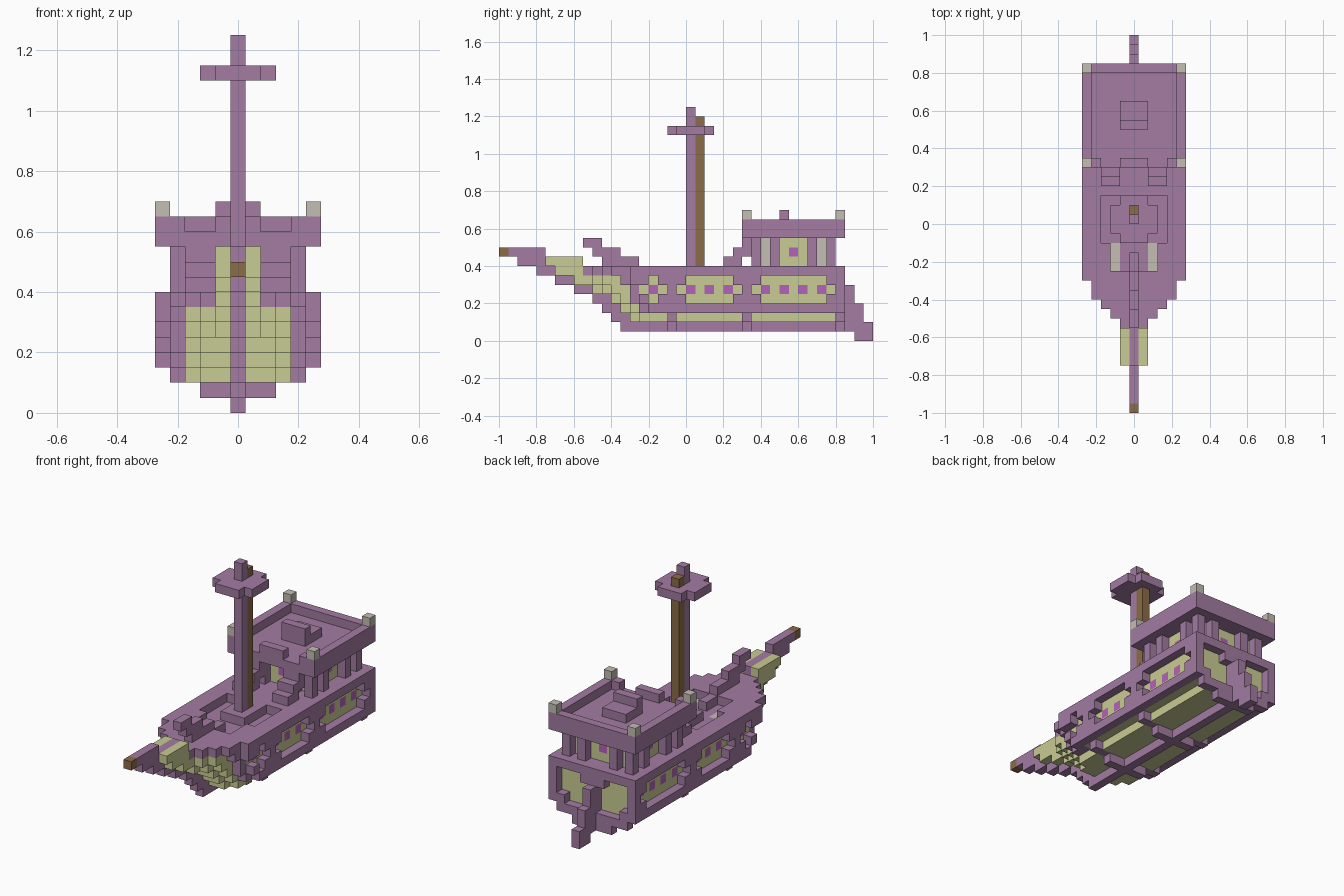
import bpy
import bmesh
from mathutils import Vector

if "Cube" in bpy.data.objects:
    bpy.data.objects.remove(bpy.data.objects["Cube"], do_unlink=True)

U = 0.05  # block size


def make_material(name, rgb):
    linear = [((c / 255 + 0.055) / 1.055) ** 2.4 for c in rgb] + [1.0]
    mat = bpy.data.materials.new(name)
    mat.use_nodes = True
    mat.diffuse_color = linear
    mat.node_tree.nodes["Principled BSDF"].inputs["Base Color"].default_value = linear
    return mat


MATS = {
    "purple": make_material("purple stone", (163, 123, 162)),
    "yellow": make_material("pale yellow stone", (201, 204, 147)),
    "pink": make_material("pink glass", (181, 98, 184)),
    "grey": make_material("pale grey", (196, 189, 180)),
    "brown": make_material("brown wood", (140, 108, 72)),
}

blocks = {}  # (x, y, z) -> (part, colour)


def cells(xs, ys, zs):
    """Mirrored block positions: xs inclusive distance from centre, ys and zs half open."""
    for x in range(xs[0], xs[1] + 1):
        for y in range(*ys):
            for z in range(*zs):
                yield (x, y, z)
                yield (-x, y, z)


def fill(part, colour, xs, ys, zs):
    for c in cells(xs, ys, zs):
        blocks[c] = (part, colour)


def carve(xs, ys, zs):
    for c in cells(xs, ys, zs):
        blocks.pop(c, None)


# Hull core and stepped bow
fill("hull", "yellow", (0, 4), (-5, 17), (3, 7))
fill("hull", "yellow", (0, 3), (-5, 17), (2, 3))
for x, fronts in ((1, (-6, -7, -8, -10, -12, -14, -15)),
                  (2, (-6, -7, -8, -9, -10)),
                  (3, (-5, -6, -7, -8, -9))):
    for step, front in enumerate(fronts):
        z = 2 + step
        fill("bow", "yellow", (x, x), (front, -11 if z == 8 else -5), (z, z + 1))

# Side frames, with recessed panels showing the core
for z, outer, inner in ((3, -4, -5), (4, -5, -6), (5, -5, -6), (6, -6, -7)):
    fill("side_frame", "purple", (5, 5), (outer, 17), (z, z + 1))
    fill("side_frame", "purple", (4, 4), (inner, outer + 1), (z, z + 1))
for start, end in ((-4, -3), (0, 5), (8, 15)):
    carve((5, 5), (start, end), (4, 7))
    carve((5, 5), (start - 1, end + 1), (5, 6))
    fill("hull", "yellow", (4, 4), (start - 1, end + 1), (5, 6))
    fill("hull", "yellow", (4, 4), (start, end), (4, 7))
for y in (-4, 0, 2, 4, 8, 10, 12, 14):
    fill("portholes", "pink", (4, 4), (y, y + 1), (5, 6))

# Stern frame with recessed panel
fill("stern_frame", "purple", (0, 5), (16, 17), (3, 8))
carve((0, 4), (16, 17), (4, 7))
carve((0, 3), (16, 17), (3, 4))

# Keel ribs, keel and stem
for y in (-2, 6, 16):
    fill("ribs", "purple", (0, 4), (y, y + 1), (2, 3))
    fill("ribs", "purple", (0, 2), (y, y + 1), (1, 2))
for z, front in enumerate((-7, -8, -9, -10, -12, -14, -16), start=1):
    fill("stem", "purple", (0, 0), (front, -5), (z, z + 1))
fill("keel", "purple", (0, 0), (-5, 17), (1, 2))

# Rudder
fill("rudder", "purple", (0, 0), (16, 17), (1, 8))
fill("rudder", "purple", (0, 1), (16, 17), (6, 7))
for y, low, high in ((17, 1, 6), (18, 0, 4), (19, 0, 2)):
    fill("rudder", "purple", (0, 0), (y, y + 1), (low, high))

# Deck with a sunken well
for x, front in ((5, -6), (4, -8), (3, -9), (2, -10), (1, -11)):
    fill("deck", "purple", (0, x), (front, 17), (7, 8))
carve((0, 3), (-2, 3), (7, 8))
carve((0, 2), (-5, -2), (7, 8))
fill("deck", "purple", (0, 3), (-5, 3), (6, 7))
fill("deck_lights", "grey", (2, 2), (-5, -2), (6, 7))

# Bowsprit
fill("bowsprit", "purple", (0, 0), (-18, -11), (8, 9))
fill("bowsprit", "purple", (0, 0), (-19, -15), (9, 10))
fill("bowsprit_tip", "brown", (0, 0), (-20, -19), (9, 10))

# Curled prow ornament rising from the deck
for y0, y1, z in ((-5, -3, 7), (-9, -5, 8), (-10, -7, 9), (-11, -9, 10)):
    fill("prow_curl", "purple", (0, 0), (y0, y1), (z, z + 1))

# Mast and lookout
fill("mast_base", "purple", (0, 1), (-1, 3), (7, 8))
fill("mast", "purple", (0, 0), (0, 1), (8, 25))
fill("mast_back", "brown", (0, 0), (1, 2), (8, 24))
for half, y0, y1 in ((2, -1, 2), (1, -2, 3)):
    for x in range(half + 1):
        for y in range(y0, y1):
            if (x, y) not in ((0, 0), (0, 1)):
                fill("lookout", "purple", (x, x), (y, y + 1), (22, 23))

# Cabin: recessed walls behind proud pillars on all four sides
MID = 11
fill("cabin_wall", "yellow", (0, 3), (MID - 3, MID + 4), (8, 11))
for offset in (2, 4):
    for y in (MID - offset, MID + offset):
        fill("cabin_pillars", "purple", (4, 4), (y, y + 1), (8, 11))
    for y in (MID - 4, MID + 4):
        fill("cabin_pillars", "purple", (offset, offset), (y, y + 1), (8, 11))
for y in (MID - 3, MID + 3):
    fill("cabin_windows", "grey", (3, 3), (y, y + 1), (8, 11))
    fill("cabin_portholes", "pink", (0, 0), (y, y + 1), (9, 10))
fill("cabin_portholes", "pink", (3, 3), (MID, MID + 1), (9, 10))

# Roof terrace with rim, corner posts and skylight
fill("roof", "purple", (0, 5), (6, 17), (11, 13))
carve((0, 4), (7, 16), (12, 13))
carve((2, 3), (6, 7), (12, 13))
for y in (6, 16):
    fill("corner_posts", "grey", (5, 5), (y, y + 1), (13, 14))
fill("skylight", "purple", (0, 1), (10, 13), (12, 13))
fill("skylight", "purple", (0, 1), (10, 11), (13, 14))

# Twin stairs up to the roof
for y0, y1, z in ((4, 6, 8), (5, 7, 9), (6, 7, 10)):
    fill("stairs", "purple", (2, 3), (y0, y1), (z, z + 1))

# Turn the blocks of each part into a mesh of visible faces only
AXES = [Vector(a) for a in ((1, 0, 0), (0, 1, 0), (0, 0, 1))]
COLOURS = list(MATS)


def build_part(part):
    bm = bmesh.new()
    for cell, (owner, colour) in blocks.items():
        if owner != part:
            continue
        centre = Vector(cell) + Vector((0, 0.5, 0.5))
        for i, axis in enumerate(AXES):
            u, v = AXES[(i + 1) % 3] / 2, AXES[(i + 2) % 3] / 2
            for sign in (1, -1):
                if tuple(int(n) for n in Vector(cell) + axis * sign) in blocks:
                    continue
                mid = centre + axis * sign / 2
                corners = (mid - u - v, mid + u - v, mid + u + v, mid - u + v)
                face = bm.faces.new([bm.verts.new(p * U) for p in corners[::sign]])
                face.material_index = COLOURS.index(colour)
    bmesh.ops.remove_doubles(bm, verts=bm.verts, dist=U / 100)
    mesh = bpy.data.meshes.new(part)
    for mat in MATS.values():
        mesh.materials.append(mat)
    bm.to_mesh(mesh)
    bm.free()
    bpy.context.collection.objects.link(bpy.data.objects.new(part, mesh))


for part in sorted({owner for owner, _ in blocks.values()}):
    build_part(part)
